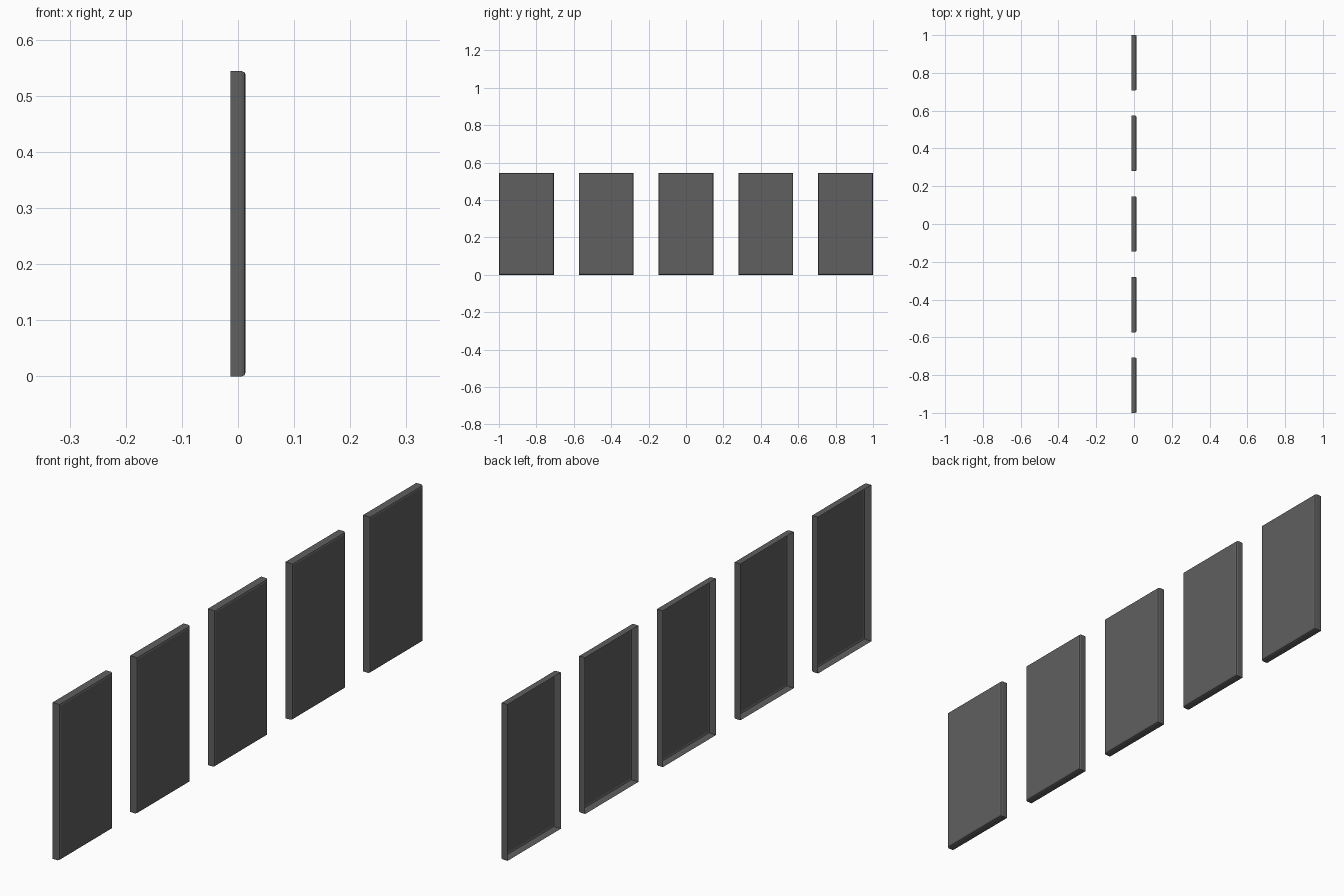
import bpy, bmesh

if "Cube" in bpy.data.objects:
    bpy.data.objects.remove(bpy.data.objects["Cube"])

W, H, D = 0.293, 0.544, 0.027   # panel width (y), height (z), depth (x)
BEVEL = 0.007
COUNT = 5
STEP = (2.0 - W) / (COUNT - 1)

grey = bpy.data.materials.new("dark grey")
grey.diffuse_color = (0.115, 0.115, 0.115, 1)
grey.use_nodes = True
grey.node_tree.nodes["Principled BSDF"].inputs["Base Color"].default_value = grey.diffuse_color


def panel(name, y):
    # thin tray: softened front face towards +x, open at the back
    bm = bmesh.new()
    bmesh.ops.create_cube(bm, size=1)
    bmesh.ops.scale(bm, vec=(D, W, H), verts=bm.verts)
    back = [f for f in bm.faces if f.normal.x < -0.9]
    bmesh.ops.delete(bm, geom=back, context='FACES_ONLY')
    rim = [e for e in bm.edges if all(v.co.x > 0 for v in e.verts)]
    bmesh.ops.bevel(bm, geom=rim, offset=BEVEL, segments=2, profile=0.5,
                    affect='EDGES')
    mesh = bpy.data.meshes.new(name)
    bm.to_mesh(mesh)
    bm.free()
    mesh.materials.append(grey)
    obj = bpy.data.objects.new(name, mesh)
    obj.location = (0, y, H / 2)
    bpy.context.collection.objects.link(obj)


# row of evenly spaced panels
for i in range(COUNT):
    panel(f"panel_{i + 1}", -1 + W / 2 + i * STEP)
